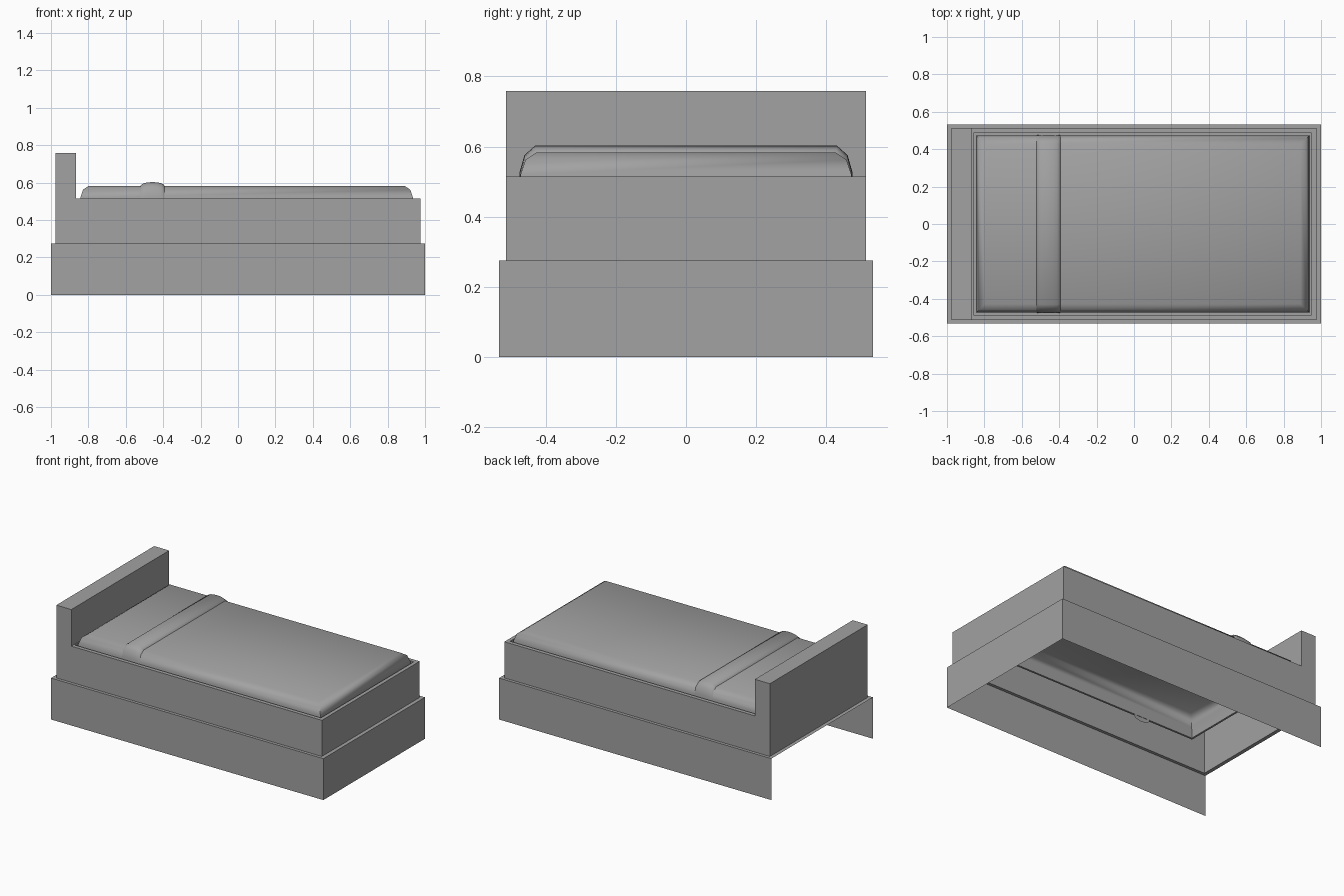
import bpy
import bmesh
import math

cube = bpy.data.objects.get("Cube")
if cube:
    bpy.data.objects.remove(cube, do_unlink=True)

# One plain grey for everything
GREY = (0.36, 0.36, 0.36, 1)
grey = bpy.data.materials.new("plain grey")
grey.use_nodes = True
grey.diffuse_color = GREY
grey.node_tree.nodes["Principled BSDF"].inputs["Base Color"].default_value = GREY


def finish(bm, name, smooth=None):
    bmesh.ops.remove_doubles(bm, verts=bm.verts, dist=0.0005)
    mesh = bpy.data.meshes.new(name)
    bm.to_mesh(mesh)
    bm.free()
    obj = bpy.data.objects.new(name, mesh)
    bpy.context.collection.objects.link(obj)
    mesh.materials.append(grey)
    if smooth:
        bpy.ops.object.select_all(action='DESELECT')
        obj.select_set(True)
        bpy.context.view_layer.objects.active = obj
        bpy.ops.object.shade_smooth_by_angle(angle=math.radians(smooth))
    return obj


def sheet(bm, points):
    return bm.faces.new([bm.verts.new(p) for p in points])


def ring(x0, x1, y, z):
    """Rectangle, counter-clockwise; its last side is the head end."""
    return [(x0, -y, z), (x1, -y, z), (x1, y, z), (x0, y, z)]


def loft(bm, rings, skip=()):
    """Join rectangles with flat sheets, leaving out the listed sides."""
    for a, b in zip(rings, rings[1:]):
        for i in range(4):
            if i not in skip:
                j = (i + 1) % 4
                sheet(bm, (a[i], a[j], b[j], b[i]))


HEAD, FOOT, SIDE = -0.975, 0.975, 0.513
BASE_TOP, RAIL_TOP, BOARD_TOP = 0.275, 0.515, 0.758
BOARD_FRONT = -0.865
MAT_HEAD, MAT_FOOT, MAT_SIDE, MAT_LOW = -0.845, 0.937, 0.474, 0.45

# Lower skirt: three walls, open under the headboard, with a narrow top ledge
bm = bmesh.new()
top = ring(-1, 1, 0.533, BASE_TOP)
loft(bm, [ring(-1, 1, 0.533, 0), top], skip=(3,))
loft(bm, [top, ring(HEAD, FOOT, SIDE, BASE_TOP)])
finish(bm, "base_skirt")

# Frame and headboard: hollow L-shaped body
bm = bmesh.new()
profile = [(HEAD, BASE_TOP), (FOOT, BASE_TOP), (FOOT, RAIL_TOP),
           (BOARD_FRONT, RAIL_TOP), (BOARD_FRONT, BOARD_TOP), (HEAD, BOARD_TOP)]
sheet(bm, [(x, -SIDE, z) for x, z in profile])
sheet(bm, [(x, SIDE, z) for x, z in reversed(profile)])
for i in (1, 3, 4, 5):
    (xa, za), (xb, zb) = profile[i], profile[(i + 1) % 6]
    sheet(bm, [(xa, -SIDE, za), (xa, SIDE, za), (xb, SIDE, zb), (xb, -SIDE, zb)])
# Rail top and the narrow recess around the mattress
loft(bm, [ring(BOARD_FRONT, FOOT, SIDE, RAIL_TOP),
          ring(-0.858, 0.95, 0.487, RAIL_TOP),
          ring(-0.858, 0.95, 0.487, MAT_LOW),
          ring(MAT_HEAD, MAT_FOOT, MAT_SIDE, MAT_LOW)])
finish(bm, "frame_with_headboard")

# Mattress: open-bottomed shell with a rounded upper edge (inset, height)
edge = [(0, MAT_LOW), (0.002, 0.52), (0.016, 0.562), (0.047, 0.583)]
rings = [ring(MAT_HEAD + d, MAT_FOOT - d, MAT_SIDE - d, z) for d, z in edge]
bm = bmesh.new()
loft(bm, rings)
sheet(bm, rings[-1])
finish(bm, "mattress", smooth=50)

# Folded blanket band: arched strip draped over the mattress
bm = bmesh.new()
half = [(MAT_SIDE - d, z) for d, z in edge]
COLUMNS, MIDDLE, HALF_WIDTH, BULGE = 8, -0.457, 0.064, 0.02
columns = []
for c in range(COLUMNS + 1):
    t = math.pi * c / COLUMNS
    x = MIDDLE - HALF_WIDTH * math.cos(t)
    rise = BULGE * math.sin(t)
    path = []
    for k, (y, z) in enumerate(half):
        lift = -1.5 * rise if k == 0 else rise * k / 3
        path.append((y + 0.003 * math.sin(t), z + lift))
    columns.append([(x, -y, z) for y, z in path] +
                   [(x, y, z) for y, z in reversed(path)])
for a, b in zip(columns, columns[1:]):
    for i in range(len(a) - 1):
        sheet(bm, (a[i], b[i], b[i + 1], a[i + 1]))
finish(bm, "blanket_band", smooth=50)
